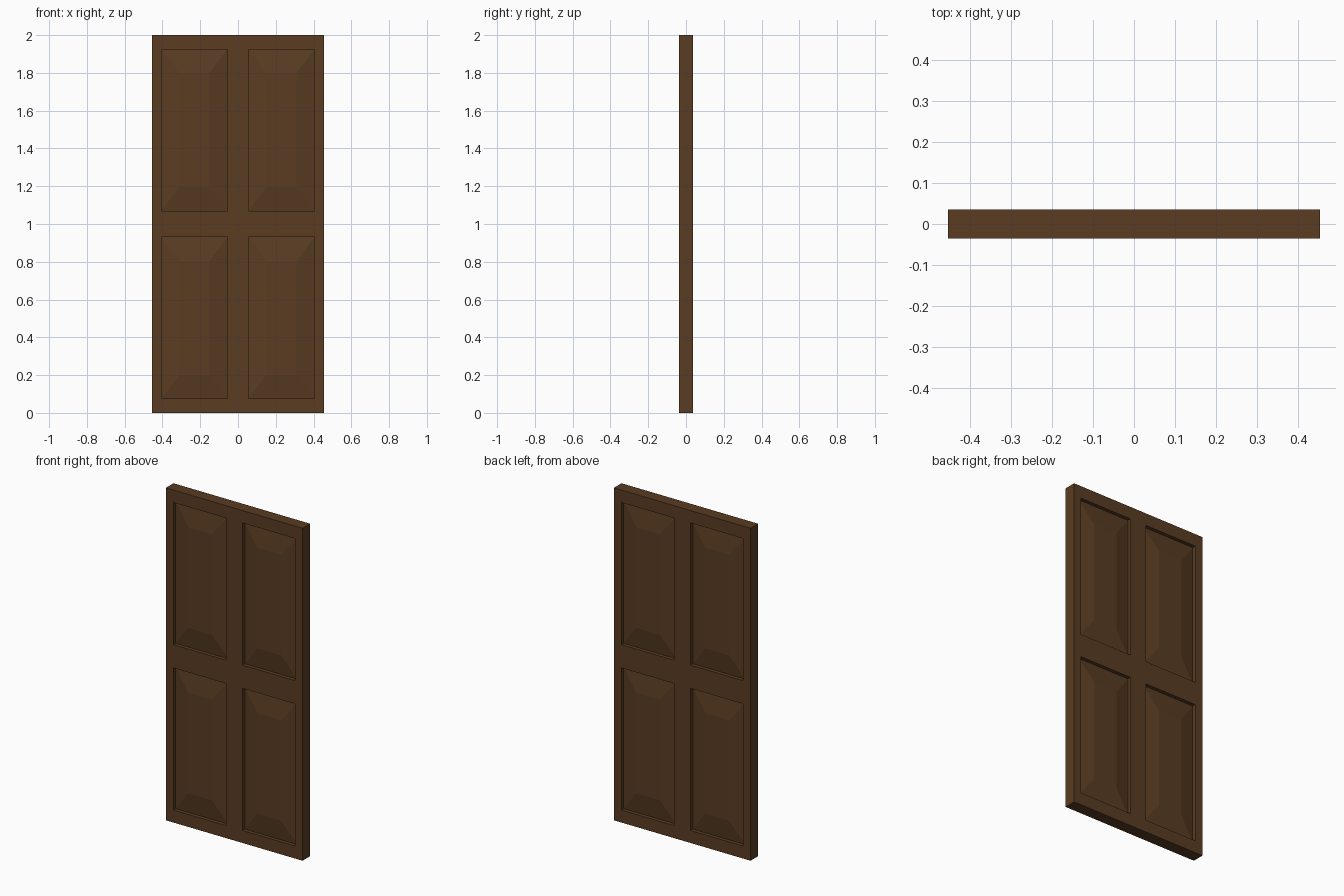
import bpy, bmesh

if "Cube" in bpy.data.objects:
    bpy.data.objects.remove(bpy.data.objects["Cube"])

W, T, H = 0.455, 0.036, 2.0           # half width, half thickness, height
RECESS, FIELD = 0.022, 0.004          # depth of panel groove and of raised field
BEVEL_X, BEVEL_Z = 0.095, 0.125       # width of the sloped panel border
XS = [-W, -0.405, -0.055, 0.055, 0.405, W]
ZS = [0.0, 0.075, 0.93, 1.07, 1.925, H]

bm = bmesh.new()


def rect(x0, x1, z0, z1, y):
    return [bm.verts.new(p) for p in ((x0, y, z0), (x1, y, z0), (x1, y, z1), (x0, y, z1))]


def ring(a, b):
    for i in range(4):
        j = (i + 1) % 4
        bm.faces.new((a[i], a[j], b[j], b[i]))


def raised_panel(x0, x1, z0, z1, s):
    # straight recess wall, sloped border, flat centre
    rim = rect(x0, x1, z0, z1, s * T)
    groove = rect(x0, x1, z0, z1, s * (T - RECESS))
    field = rect(x0 + BEVEL_X, x1 - BEVEL_X, z0 + BEVEL_Z, z1 - BEVEL_Z, s * (T - FIELD))
    ring(rim, groove)
    ring(groove, field)
    bm.faces.new(field)


# both faces of the door: stiles and rails with panels in the odd cells
for s in (-1, 1):
    for i in range(5):
        for k in range(5):
            cell = (XS[i], XS[i + 1], ZS[k], ZS[k + 1])
            if i % 2 and k % 2:
                raised_panel(*cell, s)
            else:
                bm.faces.new(rect(*cell, s * T))

# edges of the door, split to meet the face grid
for a, b in zip(XS, XS[1:]):
    for z in (0.0, H):
        bm.faces.new([bm.verts.new(p) for p in ((a, -T, z), (b, -T, z), (b, T, z), (a, T, z))])
for a, b in zip(ZS, ZS[1:]):
    for x in (-W, W):
        bm.faces.new([bm.verts.new(p) for p in ((x, -T, a), (x, T, a), (x, T, b), (x, -T, b))])

bmesh.ops.remove_doubles(bm, verts=bm.verts[:], dist=1e-5)
bmesh.ops.recalc_face_normals(bm, faces=bm.faces[:])
# merge the coplanar grid strips
bmesh.ops.dissolve_limit(bm, angle_limit=0.01, verts=bm.verts[:], edges=bm.edges[:])
bmesh.ops.triangulate(bm, faces=[f for f in bm.faces if len(f.verts) > 4])

mesh = bpy.data.meshes.new("panelled_door")
bm.to_mesh(mesh)
bm.free()
door = bpy.data.objects.new("panelled_door", mesh)
bpy.context.collection.objects.link(door)

wood = bpy.data.materials.new("dark_wood")
wood.diffuse_color = (0.1, 0.045, 0.016, 1)
wood.use_nodes = True
wood.node_tree.nodes["Principled BSDF"].inputs["Base Color"].default_value = wood.diffuse_color
mesh.materials.append(wood)
